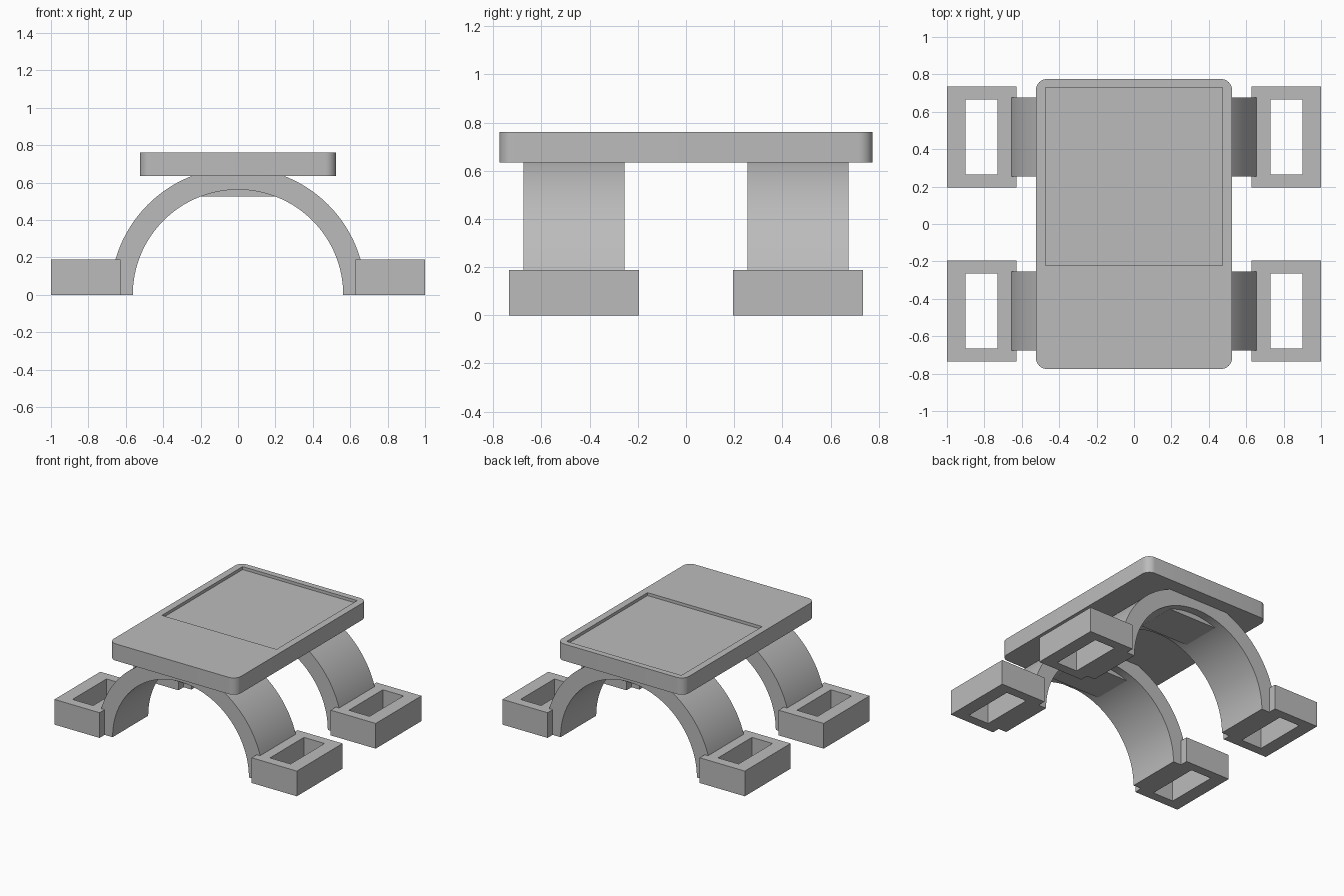
import bpy
import bmesh
from math import pi, sin, cos
from mathutils import Vector

if "Cube" in bpy.data.objects:
    bpy.data.objects.remove(bpy.data.objects["Cube"])

GREY = (0.5, 0.5, 0.5, 1)
grey = bpy.data.materials.new("plain grey")
grey.use_nodes = True
grey.diffuse_color = GREY
grey.node_tree.nodes["Principled BSDF"].inputs["Base Color"].default_value = GREY


def finish(name, bm, smooth=False):
    bmesh.ops.recalc_face_normals(bm, faces=bm.faces[:])
    mesh = bpy.data.meshes.new(name)
    bm.to_mesh(mesh)
    bm.free()
    mesh.materials.append(grey)
    obj = bpy.data.objects.new(name, mesh)
    bpy.context.collection.objects.link(obj)
    if smooth:
        activate(obj)
        bpy.ops.object.shade_smooth_by_angle(angle=pi / 6)
    return obj


def activate(obj):
    bpy.ops.object.select_all(action='DESELECT')
    obj.select_set(True)
    bpy.context.view_layer.objects.active = obj


def prism(name, outline, low, high, smooth=False):
    bm = bmesh.new()
    base = bm.faces.new([bm.verts.new((x, y, low)) for x, y in outline])
    top = bmesh.ops.extrude_face_region(bm, geom=[base], use_keep_orig=True)
    moved = [v for v in top["geom"] if isinstance(v, bmesh.types.BMVert)]
    bmesh.ops.translate(bm, verts=moved, vec=(0, 0, high - low))
    return finish(name, bm, smooth)


def rect(x0, x1, y0, y1):
    return [(x0, y0), (x1, y0), (x1, y1), (x0, y1)]


def rounded_rect(half_x, half_y, radius, steps=8):
    points = []
    for quarter, (sx, sy) in enumerate([(1, 1), (-1, 1), (-1, -1), (1, -1)]):
        for i in range(steps + 1):
            a = (quarter + i / steps) * pi / 2
            points.append((sx * (half_x - radius) + radius * cos(a),
                           sy * (half_y - radius) + radius * sin(a)))
    return points


def cut(target, cutter):
    mod = target.modifiers.new("cut", 'BOOLEAN')
    mod.operation = 'DIFFERENCE'
    mod.solver = 'EXACT'
    mod.object = cutter
    activate(target)
    bpy.ops.object.modifier_apply(modifier=mod.name)
    bpy.data.objects.remove(cutter)


def arch(name, inner, outer, y0, y1):
    # Half ring swept from a rectangular section, closed at both feet
    bm = bmesh.new()
    section = [bm.verts.new((x, y, 0)) for x, y in rect(inner, outer, y0, y1)]
    edges = [bm.edges.new((section[i], section[(i + 1) % 4])) for i in range(4)]
    bmesh.ops.spin(bm, geom=section + edges, cent=Vector(), axis=(0, -1, 0),
                   angle=pi, steps=64)
    bmesh.ops.holes_fill(bm, edges=[e for e in bm.edges if e.is_boundary], sides=4)
    return finish(name, bm, True)


# Rounded top plate with a shallow rectangular recess
plate = prism("top_plate", rounded_rect(0.525, 0.775, 0.06), 0.635, 0.76, True)
cut(plate, prism("recess_cutter", rect(-0.473, 0.473, -0.222, 0.73), 0.738, 0.85))

# Two arched supports, each with a flat pad under its crown and two hollow feet
for row, sy in (("front", -1), ("back", 1)):
    y0, y1 = sorted((sy * 0.255, sy * 0.675))
    arch(row + "_arch", 0.5625, 0.682, y0, y1)
    prism(row + "_crown_pad", rect(-0.2, 0.2, y0 + 0.06, y1 - 0.06), 0.525, 0.64)
    for side, sx in (("right", -1), ("left", 1)):
        x0, x1 = sorted((sx * 0.628, sx * 1.0))
        foot = prism(f"{row}_{side}_foot", rect(x0, x1, y0 - 0.06, y1 + 0.06), 0, 0.188)
        hx0, hx1 = sorted((sx * 0.73, sx * 0.9))
        cut(foot, prism("hole_cutter", rect(hx0, hx1, y0 + 0.01, y1 - 0.01), -0.1, 0.3))
